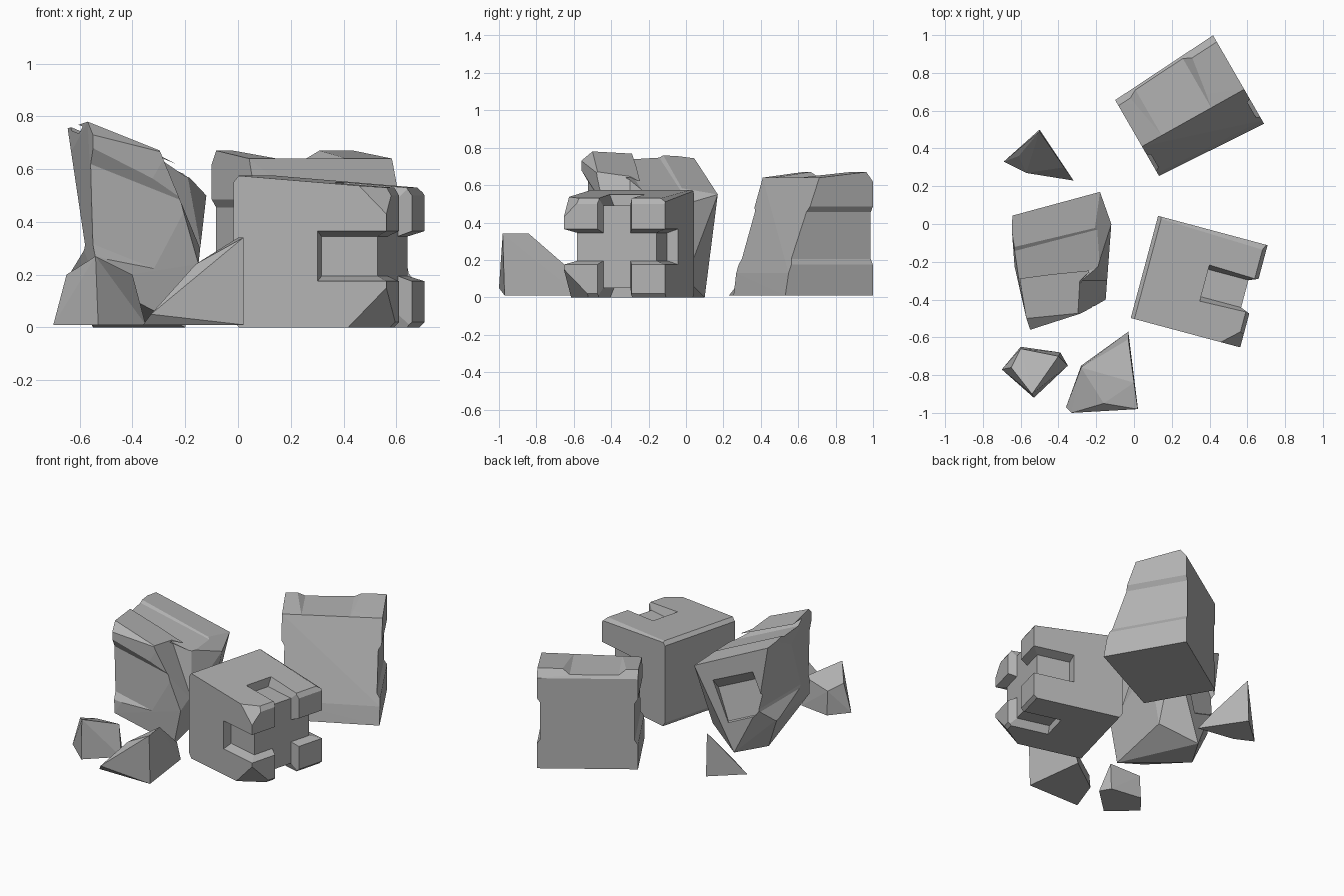
import bpy, bmesh, math
from mathutils import Vector, Matrix

cube = bpy.data.objects.get("Cube")
if cube:
    bpy.data.objects.remove(cube, do_unlink=True)

stone = bpy.data.materials.new("grey_stone")
stone.use_nodes = True
grey = (.45, .45, .45, 1)
stone.diffuse_color = grey
stone.node_tree.nodes["Principled BSDF"].inputs["Base Color"].default_value = grey


def hull(name, points, frame=Matrix(), chips=()):
    """Convex stone from its corners, with corners knocked off by planes."""
    bm = bmesh.new()
    for point in points:
        bm.verts.new(point)
    bmesh.ops.convex_hull(bm, input=bm.verts)
    inside = [vert for vert in bm.verts if not vert.link_faces]
    bmesh.ops.delete(bm, geom=inside, context="VERTS")
    for point, normal in chips:
        geometry = bm.verts[:] + bm.edges[:] + bm.faces[:]
        bmesh.ops.bisect_plane(bm, geom=geometry, plane_co=point,
                               plane_no=Vector(normal).normalized(), clear_outer=True)
        rim = [edge for edge in bm.edges if edge.is_boundary]
        bmesh.ops.contextual_create(bm, geom=rim)
    bmesh.ops.dissolve_limit(bm, angle_limit=math.radians(1), verts=bm.verts, edges=bm.edges)
    bmesh.ops.recalc_face_normals(bm, faces=bm.faces)
    mesh = bpy.data.meshes.new(name)
    bm.to_mesh(mesh)
    bm.free()
    mesh.materials.append(stone)
    obj = bpy.data.objects.new(name, mesh)
    obj.matrix_world = frame
    bpy.context.collection.objects.link(obj)
    return obj


def groove(obj, middle, run, normal, width, depth, flare):
    """Carve a channel with sloping walls, centred on a point of the surface."""
    middle, run, normal = Vector(middle), Vector(run), Vector(normal).normalized()
    side = normal.cross(run).normalized()
    points = []
    for end in (middle - run, middle + run):
        for way in (-side, side):
            points.append(end - normal * depth + way * width / 2)
            points.append(end + normal * depth + way * (width / 2 + flare))
    cutter = hull("groove_cutter", points, obj.matrix_world.copy())
    cutter.hide_render = True
    carve = obj.modifiers.new("carve", "BOOLEAN")
    carve.operation = "DIFFERENCE"
    carve.solver = "EXACT"
    carve.object = cutter
    bpy.context.view_layer.update()
    graph = bpy.context.evaluated_depsgraph_get()
    carved = bpy.data.meshes.new_from_object(obj.evaluated_get(graph))
    obj.modifiers.clear()
    obj.data = carved
    bpy.data.objects.remove(cutter, do_unlink=True)


def placed(x, y, degrees):
    turn = Matrix.Rotation(math.radians(degrees), 4, "Z")
    return Matrix.Translation((x, y, 0)) @ turn


along_x, along_y, along_z = Matrix.Identity(3)

# Keyed block: a squared stone with a cross cut through its end
half_x, half_y, middle_z = .3, .28, .27
profile = [(-half_x, .03), (-half_x, .55), (-half_y, .575), (half_y, .53),
           (half_x, .5), (half_x, .02), (half_y, 0), (-half_y, 0)]
points = [(x, y, z) for x, z in profile for y in (-half_y, half_y)]
chips = [((.2, -half_y, .53), (1, -1, 1)),
         ((.15, -half_y, 0), (1, -1, -1)),
         ((-.1, half_y, .55), (.1, .6, 1))]
keyed = hull("keyed_block", points, placed(.345, -.305, -15), chips)
slot, wall = .15, .04
end_face = Vector((half_x, 0, middle_z))
for run in (along_y, along_z):
    groove(keyed, end_face, run, along_x, slot, .05, wall)
for way in (-1, 1):
    # Slots reach back along the sides, the top and the underside
    side_face = Vector((.53, way * half_y, middle_z))
    groove(keyed, side_face, along_x / 2, along_y * way, slot, .06, wall)
    flat_face = Vector((.53, 0, middle_z + way * middle_z))
    groove(keyed, flat_face, along_x / 2, along_z * way, slot, .05, wall)

# Sloping block: upright back, broken front, shallow bands round it, one end thinner
half_x = .31
profile = [(-.27, .01), (-.25, .13), (-.06, .64), (.23, .67), (.27, .62), (.27, .01)]
points = [(way * half_x, y * (.93 + way * .07), z) for y, z in profile for way in (-1, 1)]
sloping = hull("sloping_block", points, placed(.285, .61, 30))
groove(sloping, (-.04, 0, .66), along_y, along_z, .3, .02, .06)
for way in (-1, 1):
    groove(sloping, (way * half_x, 0, .33), along_y, along_x * way, .25, .02, .06)

# Leaning block: a tilted stone narrowing to its lower edge
top = [(-.66, .04, .75), (-.18, .17, .55), (-.12, 0, .5),
       (-.57, -.5, .78), (-.55, -.56, .73), (-.27, -.47, .66)]
belly = [(-.69, .03, .56), (-.64, -.06, .22), (-.54, -.55, .18), (-.15, -.4, .24)]
foot = [(-.2, -.4, 0), (-.43, .1, 0), (-.55, -.1, 0), (-.2, 0, .1)]
leaning = hull("leaning_block", top + belly + foot)
tilt = Vector((.5, .13, -.2))
groove(leaning, (-.14, -.5, .5), (.14, 0, -.34), (1, 0, .4), .4, .08, .2)
groove(leaning, (-.45, -.2, .69), tilt, (.4, 0, 1), .2, .015, .06)
groove(leaning, (-.38, -.5, .4), tilt, (.3, -1, 0), .28, .02, .06)
groove(leaning, (-.48, .09, .36), tilt / 4, (-.3, 1, .2), .22, .03, .06)
groove(leaning, (-.67, 0, .32), along_y, (-1, 0, .2), .02, .09, .5)


def shard(name, outline, peaks):
    """Rubble chip with a flat base and a few raised corners."""
    hull(name, [(x, y, .01) for x, y in outline] + peaks)


# Loose rubble
shard("front_shard", [(-.7, -.77), (-.6, -.65), (-.39, -.68), (-.35, -.75), (-.53, -.92)],
      [(-.65, -.76, .2), (-.6, -.66, .17), (-.4, -.7, .2), (-.54, -.9, .27)])
shard("wedge_shard", [(-.36, -.97), (.02, -.97), (-.03, -.57), (-.28, -.75)],
      [(-.33, -1, .05), (.02, -.98, .34), (0, -.84, .34), (-.16, -.95, .24),
       (-.03, -.61, .14), (-.28, -.76, .1)])
shard("back_shard", [(-.5, .5), (-.69, .33), (-.57, .27), (-.32, .23)],
      [(-.5, .49, .3), (-.37, .3, .1), (-.61, .36, .1)])
